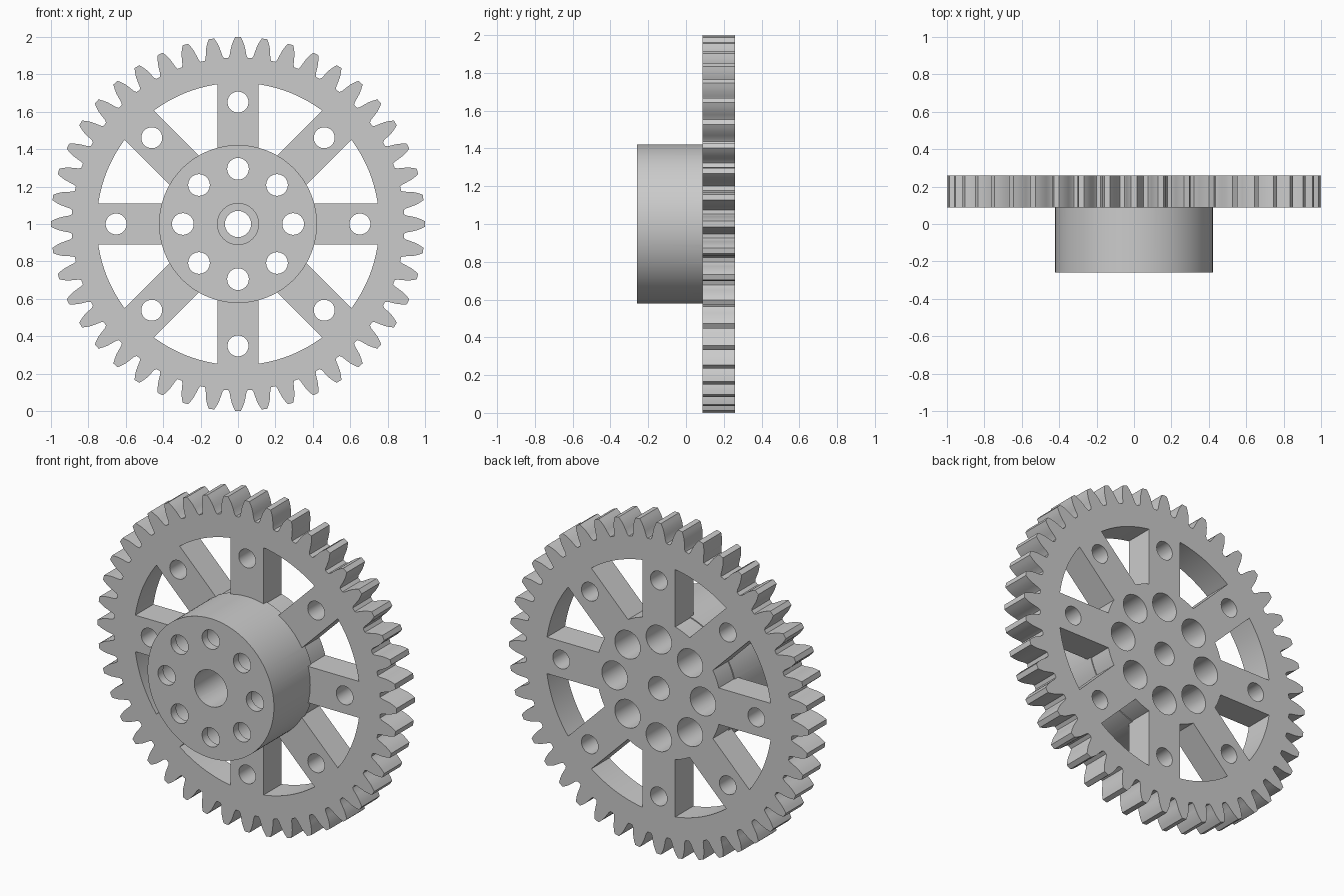
import bpy, bmesh
from math import pi, sin, cos, asin, radians, tau

cube = bpy.data.objects.get("Cube")
if cube:
    bpy.data.objects.remove(cube, do_unlink=True)

grey = bpy.data.materials.new("light_grey")
grey.use_nodes = True
COLOR = (0.6, 0.6, 0.6, 1)
grey.diffuse_color = COLOR
grey.node_tree.nodes["Principled BSDF"].inputs["Base Color"].default_value = COLOR

TEETH, SPOKES = 44, 8
FRONT, SEAT, BACK = -0.26, 0.087, 0.26
HUB_R, RIM_R, SPOKE_HALF = 0.422, 0.755, 0.11


def polar(r, a):
    return r * cos(a), r * sin(a)


def circle(r, cx=0, cz=0, n=48):
    return [(cx + r * cos(tau * i / n), cz + r * sin(tau * i / n)) for i in range(n)]


def ring(r, dist):
    """One round outline on each spoke axis."""
    return [circle(r, *polar(dist, tau * i / SPOKES), 32) for i in range(SPOKES)]


def prisms(name, outlines, y0, y1):
    """Object holding one straight prism along y per outline."""
    bm = bmesh.new()
    for pts in outlines:
        face = bm.faces.new([bm.verts.new((x, y0, z + 1)) for x, z in pts])
        ext = bmesh.ops.extrude_face_region(bm, geom=[face])
        moved = [v for v in ext["geom"] if isinstance(v, bmesh.types.BMVert)]
        bmesh.ops.translate(bm, verts=moved, vec=(0, y1 - y0, 0))
    bmesh.ops.recalc_face_normals(bm, faces=bm.faces)
    mesh = bpy.data.meshes.new(name)
    bm.to_mesh(mesh)
    bm.free()
    mesh.materials.append(grey)
    ob = bpy.data.objects.new(name, mesh)
    bpy.context.collection.objects.link(ob)
    return ob


def combine(ob, other, operation):
    """Apply a boolean and drop the helper."""
    mod = ob.modifiers.new(operation, "BOOLEAN")
    mod.operation, mod.object, mod.solver = operation, other, "EXACT"
    bpy.context.view_layer.objects.active = ob
    bpy.ops.object.modifier_apply(modifier=mod.name)
    bpy.data.objects.remove(other, do_unlink=True)


# Toothed outline: half-tooth profile (radius, half width), mirrored per tooth
half_tooth = [(0.89, 0.052), (0.903, 0.045), (0.93, 0.04),
              (0.957, 0.034), (0.98, 0.025), (1.0, 0.015)]
gear_outline = []
for t in range(TEETH):
    mid = tau * t / TEETH
    gear_outline += [polar(r, mid - w / r) for r, w in half_tooth]
    gear_outline += [polar(r, mid + w / r) for r, w in reversed(half_tooth)]


def window(i):
    """Opening between two parallel-sided spokes."""
    mid, pts = tau * (i + 0.5) / SPOKES, []
    for r, sign, n in ((RIM_R, 1, 16), (HUB_R - 0.006, -1, 6)):
        half = pi / SPOKES - asin(SPOKE_HALF / r)
        pts += [polar(r, mid + sign * half * (2 * k / n - 1)) for k in range(n + 1)]
    return pts


# Toothed wheel with spoke windows
gear = prisms("gear_wheel", [gear_outline], SEAT, BACK)
combine(gear, prisms("windows", [window(i) for i in range(SPOKES)],
                     SEAT - 0.1, BACK + 0.1), "DIFFERENCE")

# Hub drum on the front
combine(gear, prisms("hub", [circle(HUB_R, n=96)], FRONT, SEAT + 0.03), "UNION")

# Through holes: centre bore, hub ring, spoke ring
combine(gear, prisms("holes", [circle(0.07)] + ring(0.058, 0.295) + ring(0.056, 0.652),
                     FRONT - 0.1, BACK + 0.1), "DIFFERENCE")

# Wide bores: centre from the front, hub ring from the back
combine(gear, prisms("centre_bore", [circle(0.11)], FRONT - 0.1, SEAT), "DIFFERENCE")
combine(gear, prisms("ring_bores", ring(0.085, 0.295), FRONT + 0.05, BACK + 0.1), "DIFFERENCE")

bpy.ops.object.select_all(action="DESELECT")
gear.select_set(True)
bpy.context.view_layer.objects.active = gear
bpy.ops.object.shade_smooth_by_angle(angle=radians(20))
